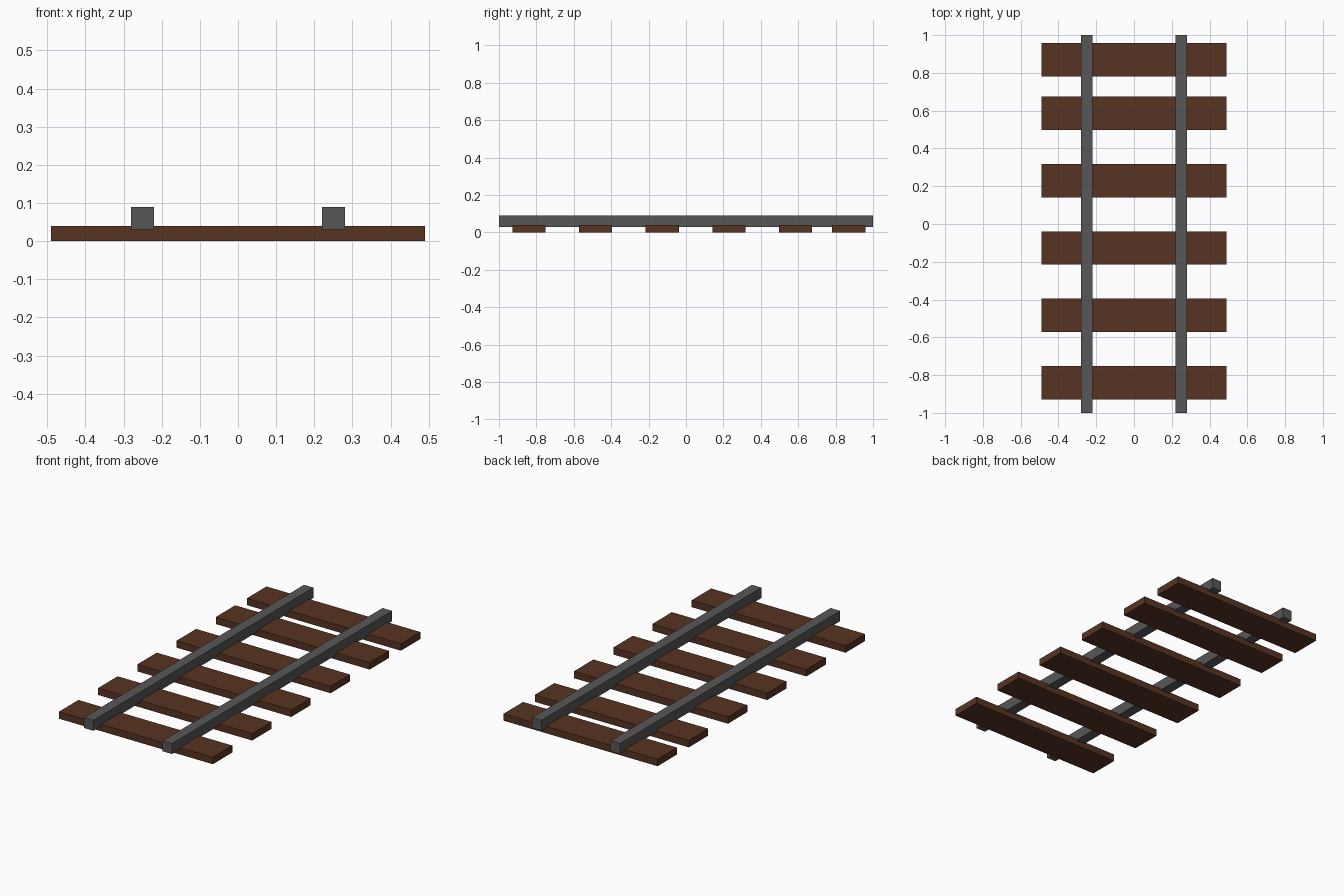
import bpy

if "Cube" in bpy.data.objects:
    bpy.data.objects.remove(bpy.data.objects["Cube"])


def material(name, rgb):
    m = bpy.data.materials.new(name)
    m.diffuse_color = (*rgb, 1.0)
    m.use_nodes = True
    m.node_tree.nodes["Principled BSDF"].inputs["Base Color"].default_value = m.diffuse_color
    return m


def box(name, centre, size, mat):
    bpy.ops.mesh.primitive_cube_add(size=1, location=centre)
    ob = bpy.context.object
    ob.name = name
    ob.scale = size
    bpy.ops.object.transform_apply(location=False, rotation=False, scale=True)
    ob.data.materials.append(mat)
    return ob


wood = material("dark brown wood", (0.095, 0.034, 0.016))
steel = material("dark grey steel", (0.095, 0.095, 0.095))

# Sleepers: evenly spaced, with the last one closer to the back end
for i, y in enumerate((-0.84, -0.483, -0.127, 0.23, 0.586, 0.87)):
    box(f"sleeper_{i + 1}", (0, y, 0.02), (0.98, 0.177, 0.04), wood)

# Rails: sunk slightly into the sleepers
for side, x in (("left", -0.25), ("right", 0.25)):
    box(f"{side}_rail", (x, 0, 0.06), (0.06, 2.0, 0.06), steel)
